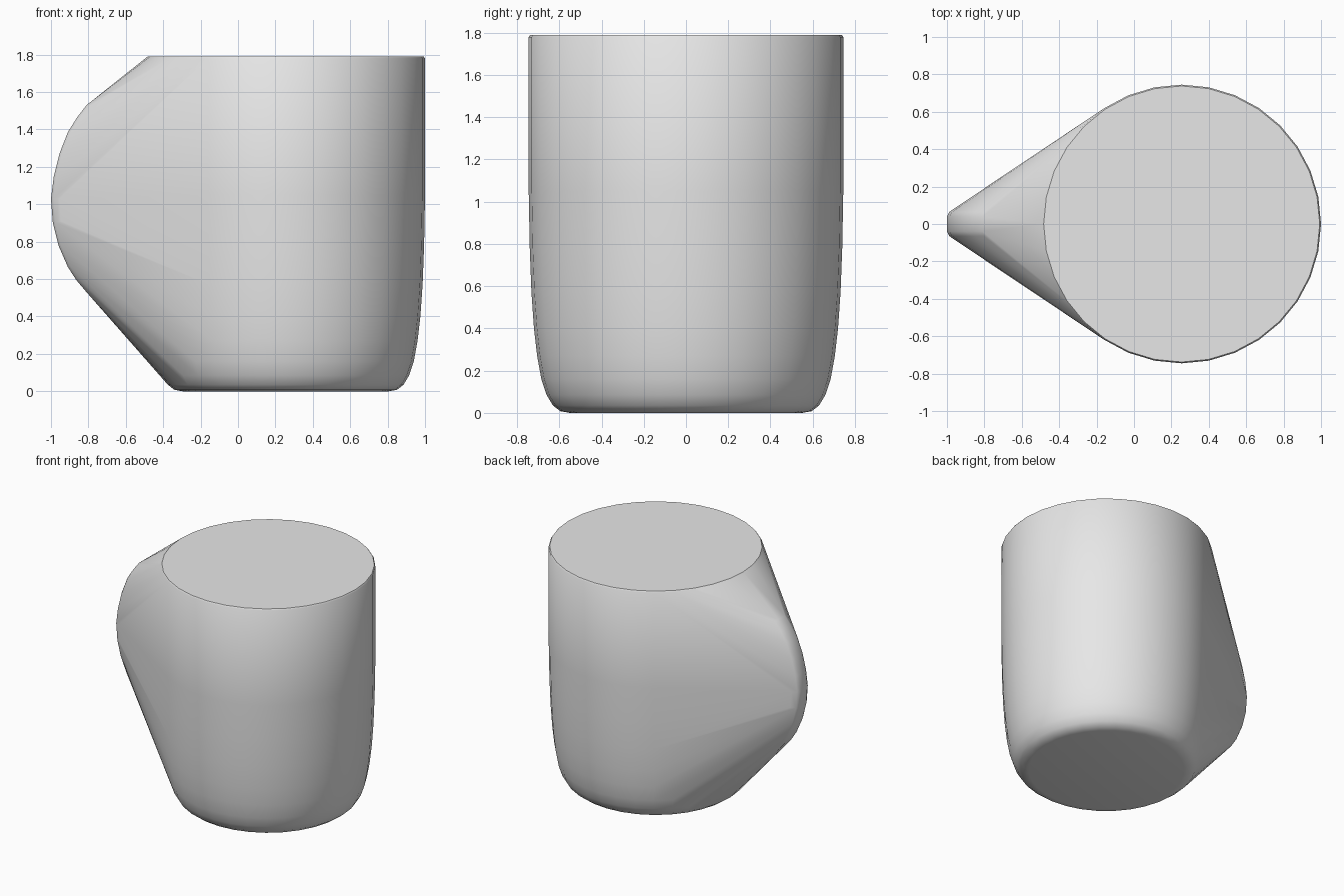
import bpy
import bmesh
from math import sin, cos, tau, radians
from mathutils import Vector

cube = bpy.data.objects.get("Cube")
if cube:
    bpy.data.objects.remove(cube, do_unlink=True)

SIDES = 32
CENTRE_X = 0.255

# Cup wall, as (radius, height) from the base to the rim
wall = [(0.55, 0), (0.595, 0.008), (0.63, 0.035), (0.66, 0.085), (0.685, 0.16),
        (0.705, 0.27), (0.72, 0.4), (0.732, 0.57), (0.74, 0.78),
        (0.745, 1.05), (0.745, 1.78), (0.738, 1.79)]

# Outer curve of the handle, as (x, z), and its cross-section, as (inset, half width)
handle = [(-0.81, 1.53), (-0.86, 1.465), (-0.91, 1.385), (-0.955, 1.27),
          (-0.985, 1.15), (-1, 1.03), (-0.99, 0.9), (-0.96, 0.78),
          (-0.91, 0.665), (-0.865, 0.595), (-0.81, 0.53)]
section = [(0, 0.04), (0.013, 0.065), (0.045, 0.087), (0.08, 0.095)]

bm = bmesh.new()
for r, z in wall:
    for i in range(SIDES):
        a = tau * i / SIDES
        bm.verts.new((CENTRE_X + r * cos(a), r * sin(a), z))

# The handle sections face the middle of its curve
middle = Vector((-0.4, 1.03))
for point in handle:
    p = Vector(point)
    inward = (middle - p).normalized()
    for inset, width in section:
        q = p + inward * inset
        for side in (-1, 1):
            bm.verts.new((q.x, side * width, q.y))

# One taut skin wraps the cup and the handle
hull = bmesh.ops.convex_hull(bm, input=bm.verts[:])
loose = {g for g in hull["geom_interior"] + hull["geom_unused"]
         if isinstance(g, bmesh.types.BMVert)}
bmesh.ops.delete(bm, geom=list(loose), context="VERTS")
bmesh.ops.dissolve_limit(bm, angle_limit=radians(0.3),
                         verts=bm.verts[:], edges=bm.edges[:])
bmesh.ops.recalc_face_normals(bm, faces=bm.faces[:])

mesh = bpy.data.meshes.new("mug_shell")
bm.to_mesh(mesh)
bm.free()
mug = bpy.data.objects.new("mug_shell", mesh)
bpy.context.collection.objects.link(mug)

# Plain grey finish
grey = bpy.data.materials.new("light_grey")
grey.use_nodes = True
colour = (0.8, 0.8, 0.8, 1)
grey.diffuse_color = colour
grey.node_tree.nodes["Principled BSDF"].inputs["Base Color"].default_value = colour
mesh.materials.append(grey)

bpy.ops.object.select_all(action="DESELECT")
mug.select_set(True)
bpy.context.view_layer.objects.active = mug
bpy.ops.object.shade_smooth_by_angle(angle=radians(35))
